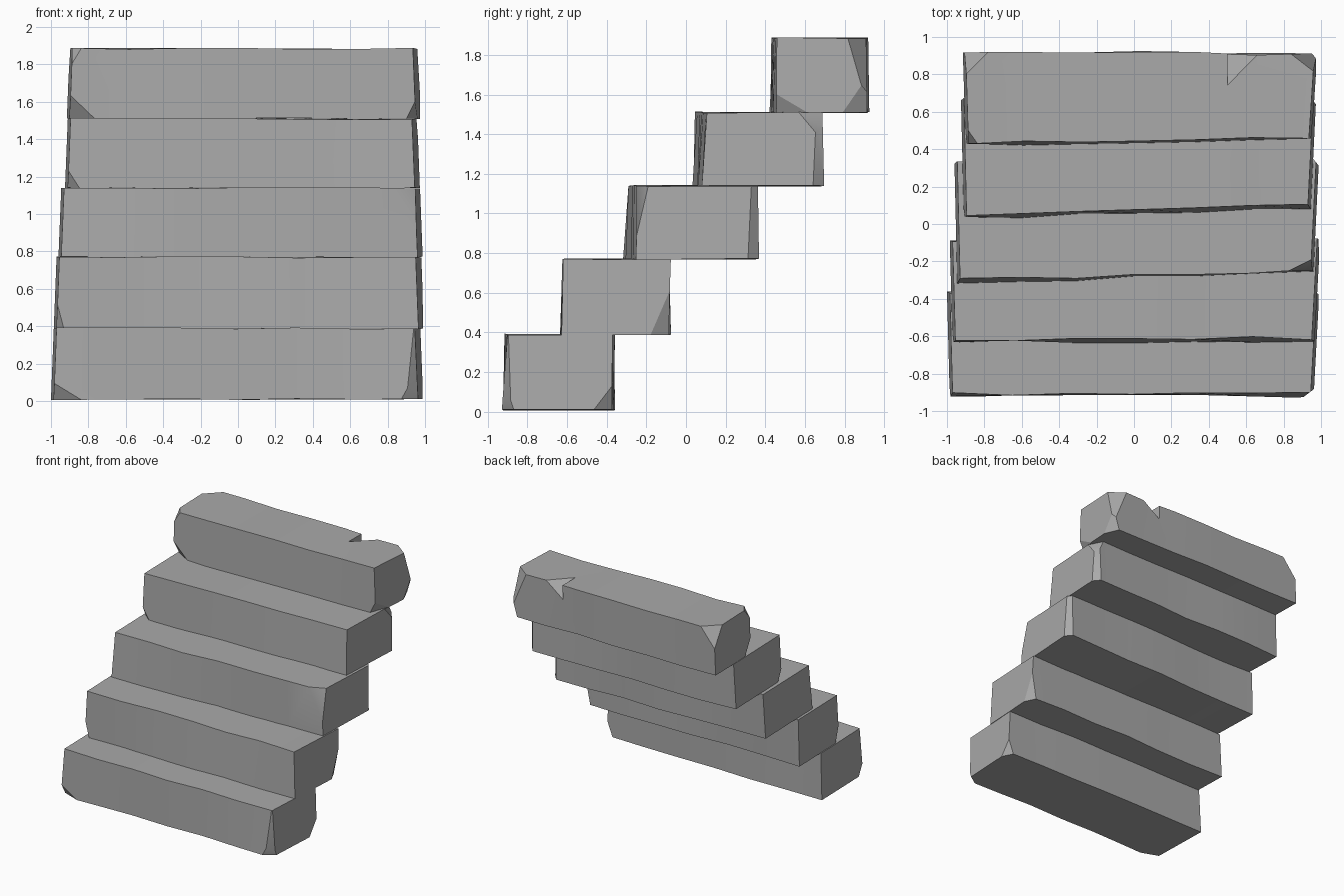
import bpy
import bmesh
import math
import random
from mathutils import Vector

random.seed(4)
cube = bpy.data.objects.get("Cube")
if cube:
    bpy.data.objects.remove(cube, do_unlink=True)

stone = bpy.data.materials.new("grey stone")
stone.use_nodes = True
stone.diffuse_color = (0.4, 0.4, 0.4, 1)
stone.node_tree.nodes["Principled BSDF"].inputs["Base Color"].default_value = (0.4, 0.4, 0.4, 1)

LONG = 50  # chip length that turns a corner chip into an edge bevel


def make_object(name, bm):
    bmesh.ops.recalc_face_normals(bm, faces=bm.faces)
    mesh = bpy.data.meshes.new(name)
    bm.to_mesh(mesh)
    bm.free()
    mesh.materials.append(stone)
    obj = bpy.data.objects.new(name, mesh)
    bpy.context.collection.objects.link(obj)
    return obj


def chip(bm, side, size):
    """Slice off the corner on the given side; size is the cut along x, y, z."""
    normal = Vector([s / d for s, d in zip(side, size)])
    corner = max((v.co for v in bm.verts),
                 key=lambda c: sum(a * b for a, b in zip(c, side) if b)
                 if all(side) else normal.dot(c)).copy()
    point = corner - normal / normal.length_squared
    bmesh.ops.bisect_plane(bm, geom=bm.verts[:] + bm.edges[:] + bm.faces[:],
                           plane_co=point, plane_no=normal, clear_outer=True)
    bmesh.ops.holes_fill(bm, edges=[e for e in bm.edges if e.is_boundary])


def stone_block(name, x_range, front, back, z_range, chips):
    """Long rough block, its edges wandering slightly along its length."""
    bm = bmesh.new()
    rings = []
    steps = 6
    for i in range(steps + 1):
        t = i / steps
        ring = []
        for y_side, z_side in ((0, 0), (1, 0), (1, 1), (0, 1)):
            left = x_range[0] + 0.015 * z_side + 0.015 * (1 - y_side)
            right = x_range[1] - 0.015 * z_side - 0.03 * (1 - y_side)
            ends = back if y_side else front
            y = ends[0] + (ends[1] - ends[0]) * t
            y += random.uniform(-0.01, 0.01) - 0.012 * (1 - z_side) * (1 - y_side)
            z = z_range[z_side] + random.uniform(-0.004, 0.004)
            ring.append(bm.verts.new((left + (right - left) * t, y, z)))
        rings.append(ring)
    for a, b in zip(rings, rings[1:]):
        for k in range(4):
            n = (k + 1) % 4
            bm.faces.new((a[k], a[n], b[n], b[k]))
    bm.faces.new(rings[0])
    bm.faces.new(rings[-1][::-1])
    bmesh.ops.recalc_face_normals(bm, faces=bm.faces)
    for side, size in chips:
        chip(bm, side, size)
    return make_object(name, bm)


# Stone steps, from the ground up
blocks = [
    stone_block("bottom_step", (-1.0, 0.99), (-0.91, -0.91), (-0.36, -0.37), (0.01, 0.39), [
        ((-1, -1, -1), (0.16, 0.06, 0.1)), ((1, -1, -1), (0.09, 0.06, 0.2)),
        ((1, 1, -1), (0.05, 0.1, 0.13)), ((1, -1, 0), (0.04, 0.03, LONG))]),
    stone_block("second_step", (-0.985, 0.995), (-0.62, -0.61), (-0.09, -0.08), (0.39, 0.77), [
        ((1, 1, -1), (0.05, 0.1, 0.25)), ((-1, -1, -1), (0.04, 0.05, 0.16))]),
    stone_block("third_step", (-0.96, 0.99), (-0.30, -0.25), (0.33, 0.36), (0.77, 1.14), [
        ((1, 1, 0), (0.05, 0.06, LONG)), ((1, -1, 1), (0.1, 0.05, 0.2))]),
    stone_block("fourth_step", (-0.925, 0.975), (0.04, 0.10), (0.67, 0.69), (1.14, 1.51), [
        ((1, 1, 0), (0.05, 0.06, LONG)), ((-1, -1, -1), (0.06, 0.05, 0.1)),
        ((1, 1, 1), (0.04, 0.08, 0.08))]),
    stone_block("top_step", (-0.915, 0.98), (0.435, 0.46), (0.92, 0.91), (1.51, 1.885), [
        ((-1, -1, -1), (0.13, 0.08, 0.13)), ((1, -1, -1), (0.05, 0.13, 0.1)),
        ((1, 1, -1), (0.06, 0.14, 0.2)), ((1, 1, 1), (0.13, 0.1, 0.3)),
        ((-1, 1, 1), (0.12, 0.12, 0.15)), ((-1, -1, 1), (0.05, 0.07, 0.08))]),
]

# Broken notch in the rear edge of the top step
bm = bmesh.new()
for co in ((0.5, 0.72, 1.9), (0.5, 1.0, 1.9), (0.78, 1.0, 1.9), (0.5, 1.0, 1.7)):
    bm.verts.new(co)
bmesh.ops.convex_hull(bm, input=bm.verts)
cutter = make_object("notch_cutter", bm)
cutter.hide_render = True
cut = blocks[-1].modifiers.new("notch", 'BOOLEAN')
cut.operation = 'DIFFERENCE'
cut.solver = 'EXACT'
cut.object = cutter
bpy.context.view_layer.objects.active = blocks[-1]
bpy.ops.object.modifier_apply(modifier=cut.name)
bpy.data.objects.remove(cutter, do_unlink=True)

# Soft faces with crisp edges
bpy.ops.object.select_all(action='DESELECT')
for block in blocks:
    block.select_set(True)
bpy.context.view_layer.objects.active = blocks[0]
bpy.ops.object.shade_smooth_by_angle(angle=math.radians(30))
